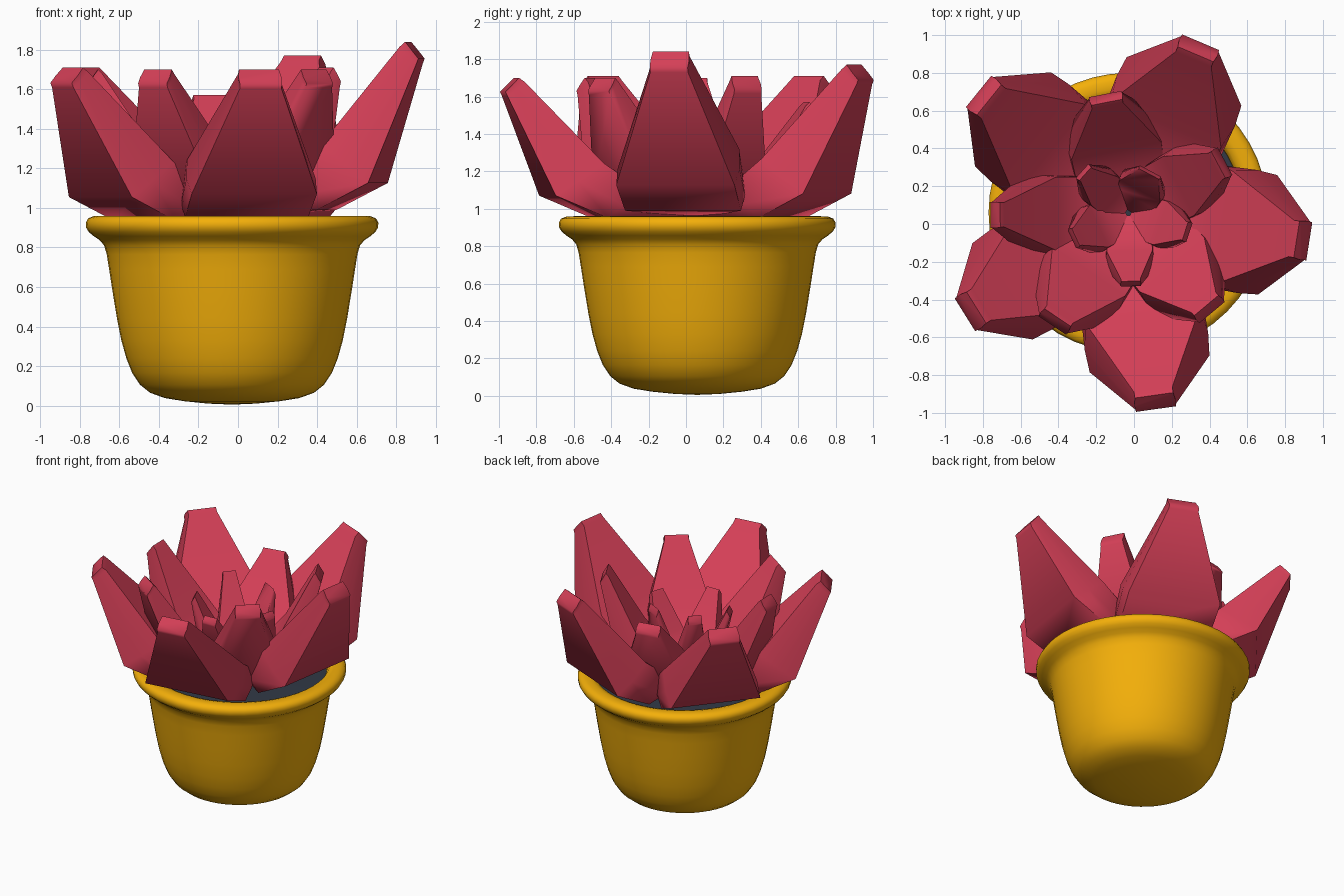
import bpy, bmesh, math
from mathutils import Vector

if "Cube" in bpy.data.objects:
    bpy.data.objects.remove(bpy.data.objects["Cube"])

CX, CY = -0.03, 0.06          # axis of the pot


def material(name, rgb):
    m = bpy.data.materials.new(name)
    m.diffuse_color = (*rgb, 1)
    m.use_nodes = True
    m.node_tree.nodes["Principled BSDF"].inputs["Base Color"].default_value = m.diffuse_color
    return m


def finish(bm, name, mat, angle):
    bmesh.ops.recalc_face_normals(bm, faces=bm.faces)
    me = bpy.data.meshes.new(name)
    bm.to_mesh(me)
    bm.free()
    ob = bpy.data.objects.new(name, me)
    bpy.context.collection.objects.link(ob)
    me.materials.append(mat)
    bpy.ops.object.select_all(action='DESELECT')
    ob.select_set(True)
    bpy.context.view_layer.objects.active = ob
    bpy.ops.object.shade_smooth_by_angle(angle=math.radians(angle))
    return ob


def lathe(name, profile, mat, steps=48):
    bm = bmesh.new()
    vs = [bm.verts.new((CX + r, CY, z)) for r, z in profile]
    es = [bm.edges.new(p) for p in zip(vs, vs[1:])]
    bmesh.ops.spin(bm, geom=vs + es, cent=(CX, CY, 0), axis=(0, 0, 1),
                   angle=math.tau, steps=steps)
    bmesh.ops.remove_doubles(bm, verts=bm.verts, dist=1e-4)
    return finish(bm, name, mat, 60)


# Leaf sections: outer (r, h), inner (r, h), half width; all as fractions
SECTIONS = [
    ((0.12, -0.03), (0.04, 0.08), 0.35),
    ((0.50, 0.00), (0.33, 0.21), 0.98),
    ((0.77, 0.16), (0.52, 0.39), 1.00),
    ((0.99, 0.87), (0.90, 0.97), None),
    ((1.00, 0.90), (0.93, 1.00), None),
]


def leaf(name, azimuth, reach, base, top, half, tip, mat):
    a = math.radians(azimuth)
    out, side = Vector((math.cos(a), math.sin(a), 0)), Vector((-math.sin(a), math.cos(a), 0))
    centre = Vector((CX, CY, base))
    bm = bmesh.new()
    rings = []
    for outer, inner, w in SECTIONS:
        w = tip if w is None else w * half
        po, pi = (centre + out * reach * r + Vector((0, 0, h * (top - base)))
                  for r, h in (outer, inner))
        mid = po.lerp(pi, 0.45)
        pts = [(po, -0.97), (po, 0.97), (mid, 1), (pi, 0.93), (pi, -0.93), (mid, -1)]
        rings.append([bm.verts.new(p + side * w * k) for p, k in pts])
    for r0, r1 in zip(rings, rings[1:]):
        for i in range(6):
            j = (i + 1) % 6
            bm.faces.new((r0[i], r0[j], r1[j], r1[i]))
    bm.faces.new(rings[0])
    bm.faces.new(rings[-1])
    return finish(bm, name, mat, 78)


yellow = material("pot_yellow", (0.90, 0.43, 0.003))
pink = material("leaf_red", (0.66, 0.05, 0.095))
dark = material("soil_dark", (0.03, 0.04, 0.06))

# Pot with rolled rim, and soil
lathe("pot", [(0, 0.005), (0.12, 0.01), (0.24, 0.022), (0.34, 0.038), (0.415, 0.065),
              (0.465, 0.105), (0.505, 0.165), (0.535, 0.24), (0.56, 0.33), (0.582, 0.44),
              (0.605, 0.58), (0.622, 0.69), (0.634, 0.765), (0.647, 0.81), (0.67, 0.837),
              (0.70, 0.857), (0.725, 0.878), (0.738, 0.9), (0.74, 0.925), (0.728, 0.947),
              (0.70, 0.958), (0.66, 0.96), (0.625, 0.95), (0.607, 0.92), (0.6, 0.86)], yellow)
lathe("soil", [(0, 0.92), (0.35, 0.915), (0.61, 0.9)], dark)

# Leaves: azimuth, reach, base height, tip height, half width, tip half width
RINGS = {
    "outer_leaf": [(-9, 0.97, 0.99, 1.84, 0.33, 0.105),
                   (67, 0.98, 0.95, 1.77, 0.34, 0.11),
                   (141, 1.02, 0.94, 1.71, 0.33, 0.11),
                   (212, 1.02, 0.93, 1.71, 0.31, 0.105),
                   (278, 1.05, 0.95, 1.70, 0.33, 0.11)],
    "middle_leaf": [(28, 0.58, 0.99, 1.71, 0.19, 0.085),
                    (101, 0.64, 0.97, 1.57, 0.26, 0.09),
                    (181, 0.73, 0.98, 1.70, 0.21, 0.07),
                    (236, 0.72, 0.99, 1.70, 0.25, 0.09),
                    (310, 0.69, 0.99, 1.70, 0.24, 0.09)],
    "inner_leaf": [(-18, 0.34, 1.02, 1.46, 0.13, 0.055),
                   (62, 0.25, 1.02, 1.50, 0.13, 0.065),
                   (138, 0.33, 1.02, 1.52, 0.11, 0.05),
                   (205, 0.33, 1.02, 1.46, 0.13, 0.055),
                   (272, 0.39, 1.02, 1.45, 0.13, 0.055)],
}
for kind, rows in RINGS.items():
    for n, row in enumerate(rows, 1):
        leaf(f"{kind}_{n}", *row, pink)
